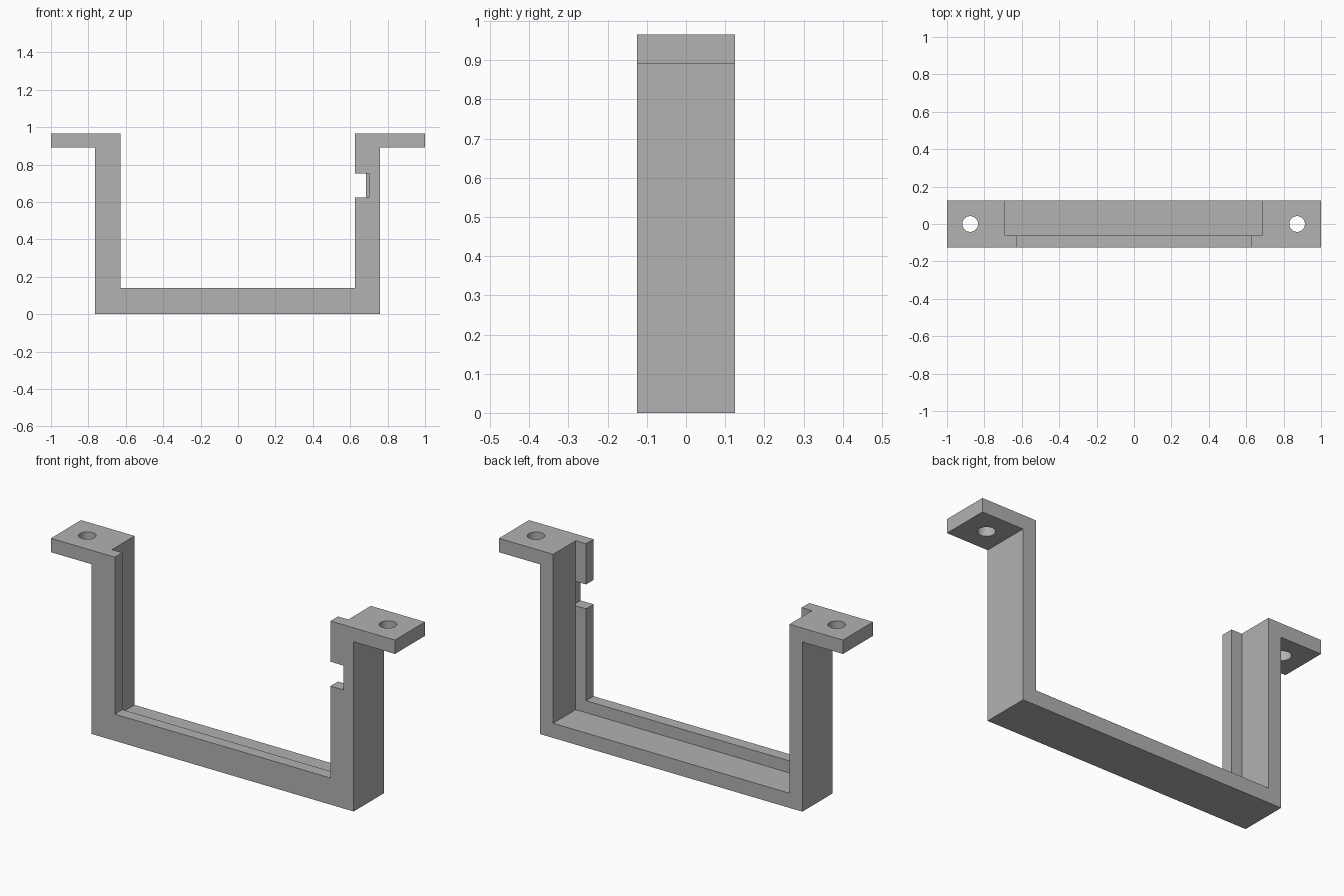
import bpy
import bmesh
from mathutils import Vector

if "Cube" in bpy.data.objects:
    bpy.data.objects.remove(bpy.data.objects["Cube"], do_unlink=True)

OFFSET = -0.002      # legs and holes sit slightly off the centre line
DEPTH = 0.125        # half depth of the bracket
TOP = 0.965
TAB_UNDER = 0.892
INNER, POCKET, OUTER = 0.627, 0.687, 0.762
LIP_BACK = -0.0625

grey = bpy.data.materials.new("plain grey")
grey.use_nodes = True
colour = (0.445, 0.445, 0.445, 1)
grey.diffuse_color = colour
grey.node_tree.nodes["Principled BSDF"].inputs["Base Color"].default_value = colour


def add_object(name, bm):
    mesh = bpy.data.meshes.new(name)
    bmesh.ops.recalc_face_normals(bm, faces=bm.faces)
    bm.to_mesh(mesh)
    bm.free()
    mesh.materials.append(grey)
    obj = bpy.data.objects.new(name, mesh)
    bpy.context.collection.objects.link(obj)
    return obj


def box(name, low, high):
    bm = bmesh.new()
    bmesh.ops.create_cube(bm, size=1)
    low, high = Vector(low), Vector(high)
    for v in bm.verts:
        v.co = (low + high) / 2 + v.co * (high - low)
    return add_object(name, bm)


def cylinder(name, x, radius):
    bm = bmesh.new()
    bmesh.ops.create_cone(bm, cap_ends=True, segments=40, radius1=radius,
                          radius2=radius, depth=0.4)
    bmesh.ops.translate(bm, verts=bm.verts, vec=(x, 0, TAB_UNDER))
    return add_object(name, bm)


# U-shaped bracket with outward mounting tabs
half = [(OUTER, 0), (OUTER, TAB_UNDER), (1, TAB_UNDER), (1, TOP),
        (INNER, TOP), (INNER, 0.14)]


def shifted(x):
    return x if abs(x) == 1 else x + OFFSET


profile = half + [(-x, z) for x, z in reversed(half)]
bm = bmesh.new()
face = bm.faces.new([bm.verts.new((shifted(x), -DEPTH, z)) for x, z in profile])
extruded = bmesh.ops.extrude_face_region(bm, geom=[face])
moved = [g for g in extruded["geom"] if isinstance(g, bmesh.types.BMVert)]
bmesh.ops.translate(bm, verts=moved, vec=(0, 2 * DEPTH, 0))
bracket = add_object("bracket", bm)

# Rear recess behind the front lip, side notch through the lip, screw holes
cutters = [
    box("recess_cutter", (OFFSET - POCKET, LIP_BACK, 0.077),
        (OFFSET + POCKET, 0.3, 1.2)),
    box("notch_cutter", (0.5, -0.3, 0.623), (0.7, LIP_BACK, 0.751)),
    cylinder("left_hole_cutter", 0.874 + OFFSET, 0.042),
    cylinder("right_hole_cutter", -0.874 + OFFSET, 0.042),
]
for cutter in cutters:
    mod = bracket.modifiers.new(cutter.name, "BOOLEAN")
    mod.operation = "DIFFERENCE"
    mod.solver = "EXACT"
    mod.object = cutter

# Bake the cuts and discard the cutters
bpy.context.view_layer.update()
evaluated = bracket.evaluated_get(bpy.context.evaluated_depsgraph_get())
result = bpy.data.meshes.new_from_object(evaluated)
bracket.modifiers.clear()
bracket.data = result
for cutter in cutters:
    bpy.data.objects.remove(cutter, do_unlink=True)

# Smooth hole walls, sharp edges elsewhere
bpy.ops.object.select_all(action="DESELECT")
bracket.select_set(True)
bpy.context.view_layer.objects.active = bracket
bpy.ops.object.shade_smooth_by_angle()
